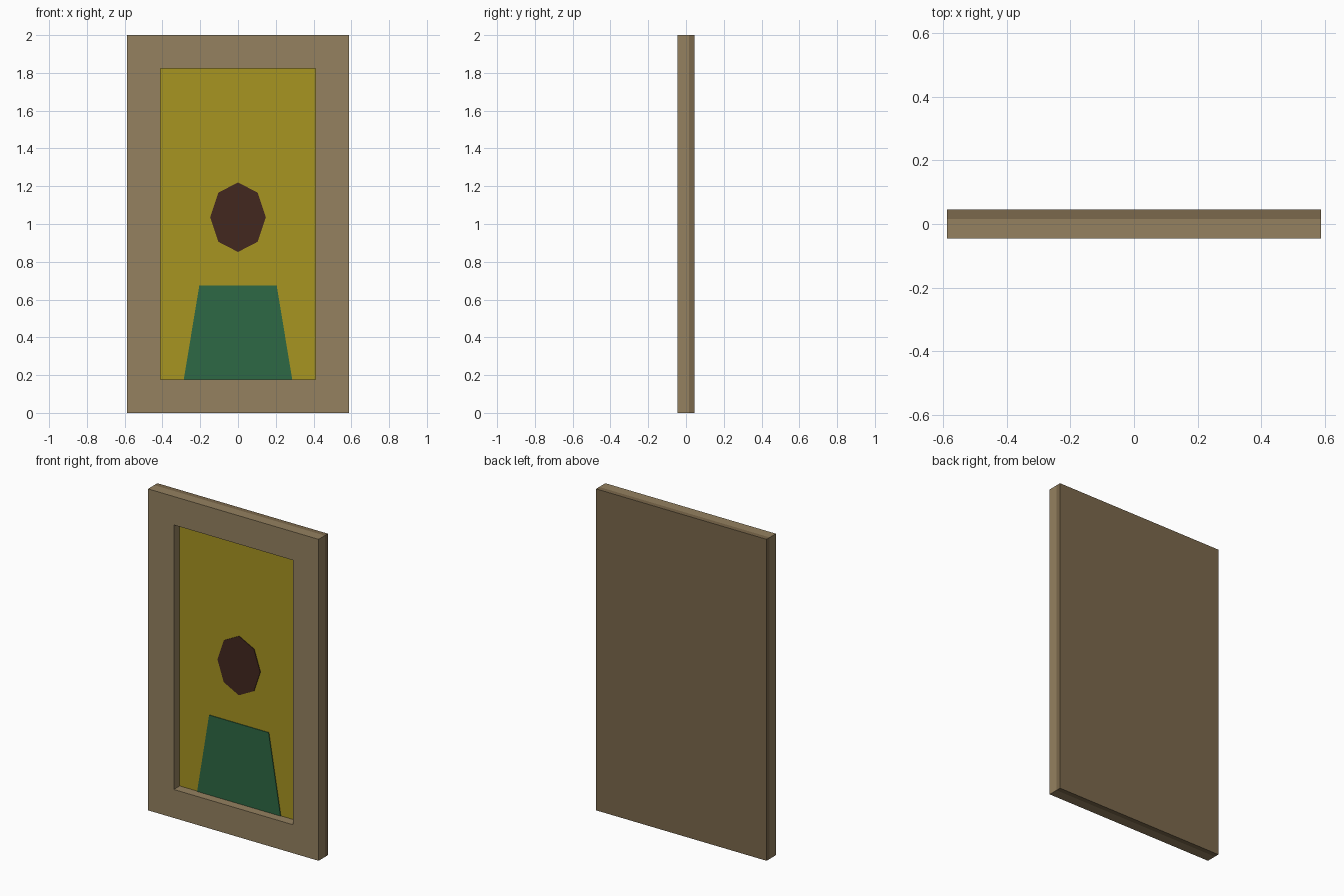
import bpy, bmesh, math

if "Cube" in bpy.data.objects:
    bpy.data.objects.remove(bpy.data.objects["Cube"])

W, H, D = 0.587, 2.0, 0.046      # half width, height, half depth
BORDER = 0.177
BACK_Y, CANVAS_Y = 0.015, 0.012


def material(name, rgb):
    m = bpy.data.materials.new(name)
    m.diffuse_color = [(c / 255) ** 2.2 for c in rgb] + [1]
    m.use_nodes = True
    m.node_tree.nodes["Principled BSDF"].inputs["Base Color"].default_value = m.diffuse_color
    return m


def make_object(name, bm, mat):
    bmesh.ops.recalc_face_normals(bm, faces=bm.faces)
    mesh = bpy.data.meshes.new(name)
    bm.to_mesh(mesh)
    bm.free()
    mesh.materials.append(mat)
    ob = bpy.data.objects.new(name, mesh)
    bpy.context.collection.objects.link(ob)
    return ob


def plate(name, outline, y0, y1, mat):
    """Extrude an (x, z) outline from y0 to y1."""
    bm = bmesh.new()
    face = bm.faces.new([bm.verts.new((x, y0, z)) for x, z in outline])
    ext = bmesh.ops.extrude_face_region(bm, geom=[face], use_keep_orig=True)
    for v in ext["geom"]:
        if isinstance(v, bmesh.types.BMVert):
            v.co.y = y1
    return make_object(name, bm, mat)


def rect(x, z0, z1):
    return [(-x, z0), (x, z0), (x, z1), (-x, z1)]


wood = material("wood", (147, 128, 96))
dark_wood = material("dark_wood", (122, 104, 77))
yellow = material("yellow_paint", (166, 147, 38))
brown = material("brown_paint", (68, 44, 36))
green = material("green_paint", (49, 104, 70))

# Frame: one continuous rectangular ring in front of the backing
bm = bmesh.new()
rings = []
for inset, y in ((0, BACK_Y), (0, -D), (BORDER, -D), (BORDER, BACK_Y)):
    rings.append([bm.verts.new((x, y, z))
                  for x, z in rect(W - inset, inset, H - inset)])
for k in range(4):
    a, b = rings[k], rings[(k + 1) % 4]
    for i in range(4):
        j = (i + 1) % 4
        bm.faces.new((a[i], a[j], b[j], b[i]))
make_object("frame", bm, wood)

# Backing board across the full frame
plate("backing_board", rect(W, 0, H), BACK_Y, D, dark_wood)

# Recessed canvas
plate("canvas", rect(W - BORDER, BORDER, H - BORDER), CANVAS_Y, BACK_Y, yellow)

# Painted portrait: eight-sided head and tapered shoulders
head = [(0.147 * math.sin(i * math.pi / 4), 1.036 + 0.184 * math.cos(i * math.pi / 4))
        for i in range(8)]
plate("painted_head", head, CANVAS_Y - 0.004, CANVAS_Y, brown)
shoulders = [(-0.287, BORDER), (0.287, BORDER), (0.205, 0.674), (-0.205, 0.674)]
plate("painted_shoulders", shoulders, CANVAS_Y - 0.004, CANVAS_Y, green)
